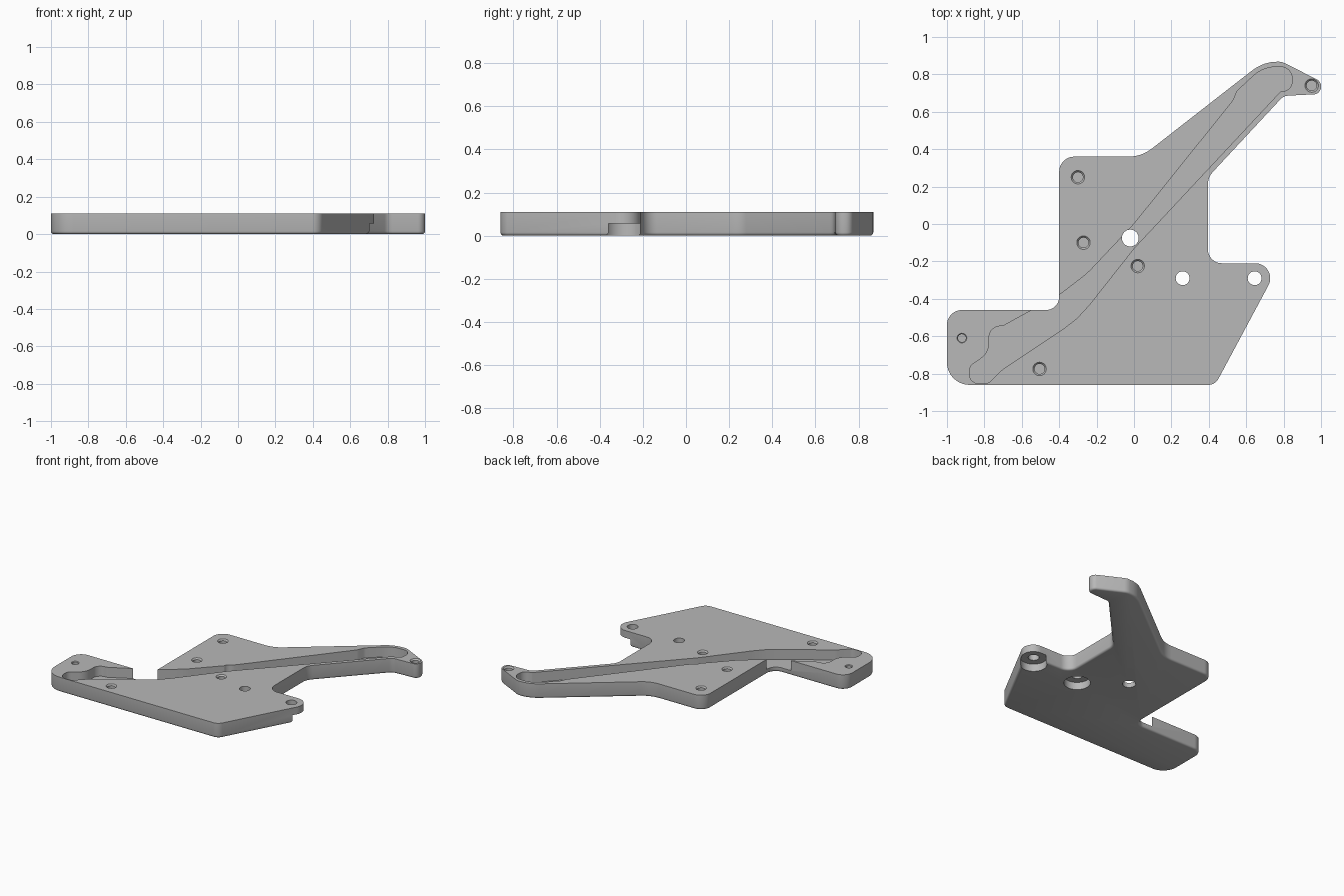
import bpy
import bmesh
import math
from mathutils import Vector

TOP = 0.11
FLOOR = 0.035

if "Cube" in bpy.data.objects:
    bpy.data.objects.remove(bpy.data.objects["Cube"])

grey = bpy.data.materials.new("plain_grey")
grey.use_nodes = True
grey.diffuse_color = (0.48, 0.48, 0.48, 1)
grey.node_tree.nodes["Principled BSDF"].inputs["Base Color"].default_value = (0.48, 0.48, 0.48, 1)


def rounded(corners):
    """Outline points for a polygon of (x, y, radius) corners."""
    pts = []
    for i, (x, y, r) in enumerate(corners):
        p = Vector((x, y))
        a = (Vector(corners[i - 1][:2]) - p).normalized()
        b = (Vector(corners[(i + 1) % len(corners)][:2]) - p).normalized()
        half = math.acos(a.dot(b)) / 2
        centre = p + (a + b).normalized() * (r / math.sin(half))
        start = p + a * (r / math.tan(half)) - centre
        end = p + b * (r / math.tan(half)) - centre
        sweep = math.atan2(start.x * end.y - start.y * end.x, start.dot(end))
        steps = max(2, round(abs(sweep) / math.radians(9)))
        base = math.atan2(start.y, start.x)
        for k in range(steps + 1):
            t = base + sweep * k / steps
            pts.append((centre.x + r * math.cos(t), centre.y + r * math.sin(t)))
    return pts


def loft(name, layers, bevel=0):
    """Closed solid through (outline, z) layers, with an optional rounded bottom rim."""
    bm = bmesh.new()
    rings = [[bm.verts.new((x, y, z)) for x, y in outline] for outline, z in layers]
    n = len(rings[0])
    for lo, hi in zip(rings, rings[1:]):
        for k in range(n):
            j = (k + 1) % n
            bm.faces.new((lo[k], lo[j], hi[j], hi[k]))
    bottom = bm.faces.new(rings[0])
    bm.faces.new(rings[-1])
    bmesh.ops.recalc_face_normals(bm, faces=bm.faces[:])
    if bevel:
        bmesh.ops.bevel(bm, geom=bottom.edges[:], offset=bevel, segments=3,
                        profile=0.5, affect='EDGES')
    mesh = bpy.data.meshes.new(name)
    bm.to_mesh(mesh)
    bm.free()
    mesh.materials.append(grey)
    obj = bpy.data.objects.new(name, mesh)
    bpy.context.scene.collection.objects.link(obj)
    return obj


def drill(name, x, y, profile):
    """Turned cutter from (radius, z) pairs, listed bottom to top."""
    turns = [math.tau * k / 32 for k in range(32)]
    return loft(name, [([(x + r * math.cos(t), y + r * math.sin(t)) for t in turns], z)
                       for r, z in profile])


def cut(target, cutter):
    """Subtract the cutter, using the first solver that gives a solid."""
    mod = target.modifiers.new("cut", 'BOOLEAN')
    mod.operation = 'DIFFERENCE'
    mod.object = cutter
    for solver in ('EXACT', 'MANIFOLD', 'FLOAT'):
        mod.solver = solver
        bpy.context.view_layer.update()
        graph = bpy.context.evaluated_depsgraph_get()
        result = bpy.data.meshes.new_from_object(target.evaluated_get(graph), depsgraph=graph)
        if len(result.polygons) > len(target.data.polygons) / 2:
            break
    target.modifiers.remove(mod)
    target.data = result
    bpy.data.objects.remove(cutter)


# Plate with a long arm, a side tab and a lower left foot
plate_outline = rounded([
    (-0.40, 0.36, 0.08), (0.04, 0.36, 0.2), (0.692, 0.868, 0.22), (0.79, 0.868, 0.08),
    (1.0, 0.762, 0.04), (1.0, 0.695, 0.04), (0.80, 0.685, 0.06), (0.395, 0.25, 0.1),
    (0.395, -0.21, 0.075), (0.782, -0.21, 0.08), (0.434, -0.86, 0.06),
    (-1.0, -0.86, 0.12), (-1.0, -0.46, 0.08), (-0.40, -0.46, 0.07)])
plate = loft("bracket_plate", [(plate_outline, 0), (plate_outline, TOP)], 0.015)

# Winding channel sunk into the top, open at the inner corner
channel = rounded([
    (-0.70, -0.775, 0.1), (-0.78, -0.853, 0.05), (-0.88, -0.853, 0.05), (-0.88, -0.76, 0.05),
    (-0.775, -0.69, 0.1), (-0.775, -0.55, 0.06), (-0.70, -0.545, 0.04),
    (-0.40, -0.38, 0.2), (-0.25, -0.265, 0.4), (0.0, 0.0, 0.5),
    (0.53, 0.66, 0.05), (0.55, 0.71, 0.05), (0.69, 0.84, 0.18), (0.845, 0.84, 0.06),
    (0.845, 0.71, 0.05), (0.785, 0.71, 0.02), (0.0, -0.13, 0.5), (-0.30, -0.51, 0.6)])
cut(plate, loft("channel_cutter", [(channel, FLOOR), (channel, TOP + 0.1)]))

# Blind holes with a chamfered mouth
for x, y in [(-0.3, 0.25), (-0.27, -0.1), (0.02, -0.225), (-0.505, -0.775), (0.95, 0.74)]:
    cut(plate, drill("blind_hole", x, y, [(0.027, 0.03), (0.027, TOP - 0.01),
                                          (0.045, TOP + 0.01)]))
cut(plate, drill("small_hole", -0.92, -0.61, [(0.021, 0.03), (0.021, TOP - 0.005),
                                              (0.031, TOP + 0.005)]))

# Through holes, two of them counterbored from below
cut(plate, drill("pivot_hole", -0.02, -0.075, [(0.045, -0.1), (0.045, TOP + 0.1)]))
for x in (0.26, 0.645):
    cut(plate, drill("counterbore", x, -0.29, [(0.09, -0.1), (0.09, 0.056)]))
    cut(plate, drill("bolt_hole", x, -0.29, [(0.037, -0.1), (0.037, TOP + 0.1)]))

# Smooth the rounded walls, keep the rims sharp
bpy.ops.object.select_all(action='DESELECT')
plate.select_set(True)
bpy.context.view_layer.objects.active = plate
bpy.ops.object.shade_smooth_by_angle(angle=math.radians(35))
